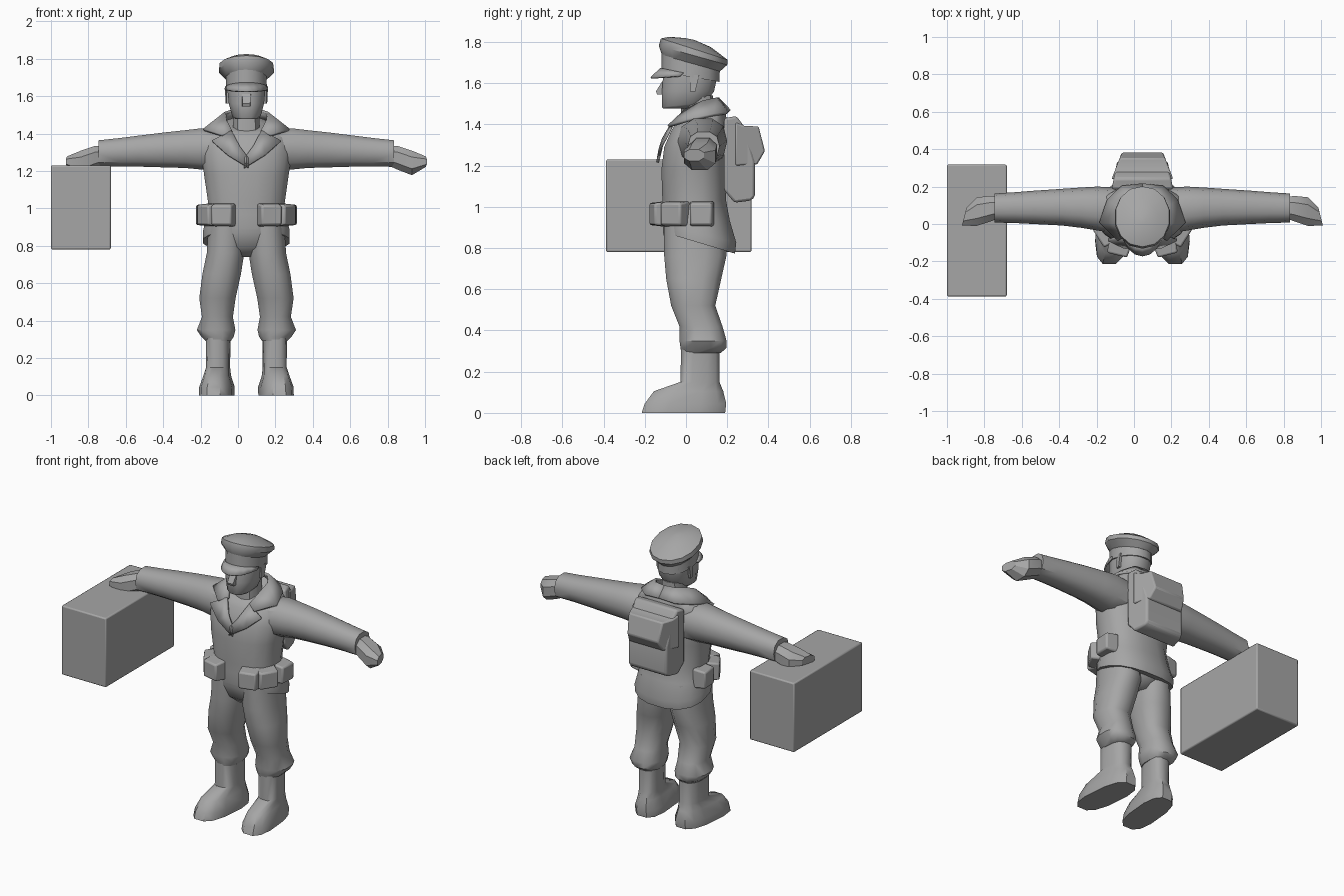
import bpy, bmesh, math
from mathutils import Matrix, Vector

if "Cube" in bpy.data.objects:
    bpy.data.objects.remove(bpy.data.objects["Cube"])

CX = 0.045  # the figure stands slightly off centre because of the case
mat = bpy.data.materials.new("plain grey")
mat.diffuse_color = (0.38, 0.38, 0.38, 1)
mat.use_nodes = True
mat.node_tree.nodes["Principled BSDF"].inputs["Base Color"].default_value = mat.diffuse_color


def finish(name, bm, mirror=False, thick=0, bevel=0, angle=42, cx=CX):
    bmesh.ops.recalc_face_normals(bm, faces=bm.faces)
    me = bpy.data.meshes.new(name)
    bm.to_mesh(me)
    bm.free()
    me.materials.append(mat)
    ob = bpy.data.objects.new(name, me)
    ob.location.x = cx
    bpy.context.collection.objects.link(ob)
    bpy.ops.object.select_all(action='DESELECT')
    ob.select_set(True)
    bpy.context.view_layer.objects.active = ob
    bpy.ops.object.shade_smooth_by_angle(angle=math.radians(angle))
    if bevel:
        b = ob.modifiers.new("bevel", 'BEVEL')
        b.width, b.segments = bevel, 2
    if thick:
        s = ob.modifiers.new("thickness", 'SOLIDIFY')
        s.thickness, s.offset = thick, 0
    if mirror:
        ob.modifiers.new("mirror", 'MIRROR')
    return ob


def loft(name, rings, n=12, p=2.4, axis='z', shear=0, **kw):
    """Each ring: height, centre, half width, low y, high y, tilt along y."""
    bm = bmesh.new()
    loops = []
    for r in rings:
        h, c, w, y0, y1 = r[:5]
        tilt = r[5] if len(r) > 5 else 0
        loop = []
        for i in range(n):
            a = 2 * math.pi * (i + 0.5) / n
            ca, sa = math.cos(a), math.sin(a)
            u = c + w * math.copysign(abs(ca) ** (2 / p), ca)
            dy = (y1 - y0) / 2 * math.copysign(abs(sa) ** (2 / p), sa)
            y = (y0 + y1) / 2 + dy
            u -= shear * (y - 0.08)
            hh = h + tilt * dy
            loop.append(bm.verts.new((u, y, hh) if axis == 'z' else (hh, y, u)))
        loops.append(loop)
    for A, B in zip(loops, loops[1:]):
        for i in range(n):
            j = (i + 1) % n
            bm.faces.new((A[i], A[j], B[j], B[i]))
    bm.faces.new(loops[0])
    bm.faces.new(loops[-1])
    return finish(name, bm, **kw)


def strip(name, inner, outer, **kw):
    bm = bmesh.new()
    a = [bm.verts.new(v) for v in inner]
    b = [bm.verts.new(v) for v in outer]
    for i in range(len(a) - 1):
        bm.faces.new((a[i], a[i + 1], b[i + 1], b[i]))
    return finish(name, bm, **kw)


def prism(name, profile, w0, w1, **kw):
    """Side profile (y, z) extruded in x; w0/w1 = half width at low/high y."""
    bm = bmesh.new()
    ys = [q[0] for q in profile]
    lo, hi = min(ys), max(ys)
    sides = []
    for s in (-1, 1):
        sides.append([bm.verts.new((s * (w0 + (w1 - w0) * (y - lo) / (hi - lo)), y, z))
                      for y, z in profile])
    n = len(profile)
    for i in range(n):
        j = (i + 1) % n
        bm.faces.new((sides[0][i], sides[0][j], sides[1][j], sides[1][i]))
    bm.faces.new(sides[0])
    bm.faces.new(sides[1])
    return finish(name, bm, **kw)


# boots and trouser legs
loft("boot", [(0, .15, .09, -.22, .195), (.045, .15, .09, -.205, .2), (.105, .15, .07, -.16, .185),
              (.15, .15, .062, -.03, .165), (.34, .15, .065, -.025, .165)],
     p=2.8, shear=-.09 * -1, mirror=True)
loft("trouser_leg", [(.29, .15, .068, -.025, .17), (.315, .155, .09, -.03, .2), (.35, .162, .106, -.035, .2),
                     (.42, .155, .085, -.035, .18), (.52, .155, .1, -.075, .145), (.65, .132, .106, -.1, .175),
                     (.76, .112, .103, -.11, .2), (.92, .105, .1, -.112, .2)], mirror=True)
loft("trouser_seat", [(.74, 0, .06, -.03, .14), (.79, 0, .14, -.09, .19), (.87, 0, .21, -.115, .2),
                      (.95, 0, .205, -.115, .2)])

# jacket with a hem that drops at the back
loft("jacket", [(.825, 0, .235, -.112, .24, -.3), (.87, 0, .235, -.117, .247, -.25),
                (.95, 0, .218, -.117, .215, -.1), (1.03, 0, .208, -.117, .197), (1.18, 0, .23, -.122, .2),
                (1.29, 0, .245, -.108, .2), (1.39, 0, .235, -.07, .2, .1), (1.435, 0, .18, -.045, .195, .25),
                (1.455, 0, .1, -.02, .17, .4)], n=16)

# sleeves and hands
loft("sleeve", [(.14, 1.31, .115, -.05, .195), (.24, 1.318, .115, -.035, .2), (.33, 1.317, .105, -.02, .195),
                (.43, 1.313, .098, -.008, .188), (.58, 1.306, .086, 0, .178), (.68, 1.3, .079, .005, .17),
                (.79, 1.293, .074, .008, .163)], n=10, axis='x', mirror=True)
loft("hand", [(.76, 1.28, .055, .03, .145), (.81, 1.27, .068, .01, .155), (.885, 1.243, .07, -.015, .148),
              (.953, 1.25, .03, -.012, .09, -.25)], n=8, axis='x', mirror=True, angle=30)

# turned collar and lapels
strip("collar", [(0, .155, 1.525), (.07, .145, 1.525), (.112, .08, 1.51), (.105, 0, 1.47), (.075, -.055, 1.41)],
      [(0, .212, 1.465), (.11, .2, 1.455), (.185, .13, 1.445), (.228, .01, 1.42), (.13, -.085, 1.39)],
      mirror=True, thick=.015)
strip("lapel", [(.08, -.06, 1.415), (.035, -.11, 1.33), (-.01, -.128, 1.27)],
      [(.185, -.085, 1.36), (.1, -.125, 1.285), (-.012, -.138, 1.215)], mirror=True, thick=.014)

# head, nose, ears
loft("neck", [(1.38, 0, .075, -.03, .13), (1.54, 0, .072, -.02, .13)], n=10)
loft("head", [(1.478, 0, .06, -.115, .05), (1.495, 0, .078, -.12, .1, .1), (1.56, 0, .097, -.12, .14),
              (1.64, 0, .105, -.115, .157), (1.7, 0, .1, -.11, .155)], n=12)
prism("nose", [(-.105, 1.625), (-.146, 1.56), (-.14, 1.545), (-.105, 1.545)], .02, .024)
prism("ear", [(.02, 1.56), (.045, 1.56), (.065, 1.64), (.02, 1.64)], .106, .115)

# peaked cap: band, crown and visor
loft("cap_band", [(1.63, 0, .112, -.12, .162, -.17), (1.72, 0, .11, -.118, .165, -.27)], n=14, p=2.1)
loft("cap_crown", [(1.695, 0, .109, -.115, .165, -.27), (1.735, 0, .15, -.132, .2, -.28),
                   (1.765, 0, .146, -.122, .202, -.32), (1.8, 0, .085, -.08, .12, -.25),
                   (1.814, 0, .02, 0, .04, -.2)], n=14, p=2.1)
arc = [math.radians(t) for t in range(-80, 81, 20)]
strip("cap_visor", [(.112 * math.sin(t), .01 - .13 * math.cos(t), 1.645 + .025 * math.cos(t)) for t in arc],
      [(.114 * math.sin(t), .0 - .17 * math.cos(t), 1.635 - .01 * math.cos(t)) for t in arc], thick=.01)

# backpack and its flap
prism("backpack", [(.185, 1.43), (.245, 1.44), (.29, 1.38), (.335, 1.22), (.335, 1.05), (.315, 1.03),
                   (.235, 1.02), (.185, 1.08)], .165, .135, bevel=.012)
prism("backpack_flap", [(.24, 1.41), (.285, 1.392), (.352, 1.39), (.383, 1.27), (.345, 1.205), (.24, 1.2)],
      .165, .11, bevel=.008)

# belt pouches wrapped around the hips
for i, (x, y, turn, wide) in enumerate([(.125, -.125, 14, .125), (.2, -.055, 58, .13), (.225, .075, 86, .12)]):
    bm = bmesh.new()
    bmesh.ops.create_cube(bm, size=1)
    bmesh.ops.scale(bm, vec=(wide, .085, .125), verts=bm.verts)
    for v in bm.verts:  # narrower outer face, sloping lid
        if v.co.y < 0:
            v.co.x *= .88
            v.co.z *= .85
    rot = Matrix.Rotation(math.radians(turn), 4, 'Z')
    bmesh.ops.transform(bm, matrix=Matrix.Translation((x, y, .965)) @ rot, verts=bm.verts)
    finish("belt_pouch_%d" % (i + 1), bm, mirror=True, bevel=.01)

# carried case under the right hand
bm = bmesh.new()
bmesh.ops.create_cube(bm, size=1)
bmesh.ops.scale(bm, vec=(.32, .705, .45), verts=bm.verts)
bmesh.ops.translate(bm, vec=(-.84, -.035, 1.005), verts=bm.verts)
finish("case", bm, bevel=.008, cx=0)
